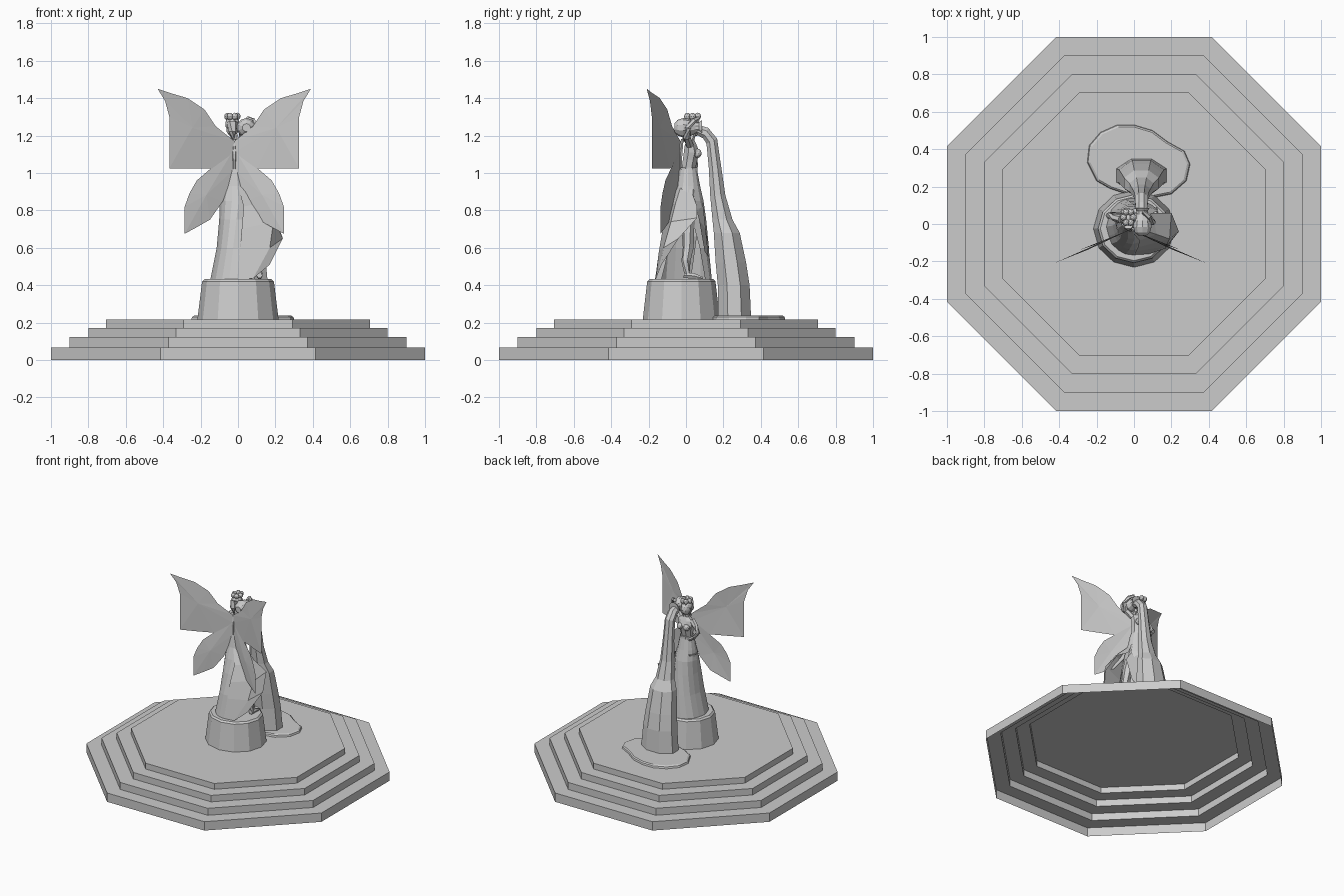
import bpy, bmesh, math
from mathutils import Vector

cube = bpy.data.objects.get("Cube")
if cube:
    bpy.data.objects.remove(cube, do_unlink=True)

stone = bpy.data.materials.new("pale_stone")
stone.use_nodes = True
stone.diffuse_color = (0.6, 0.6, 0.6, 1)
stone.node_tree.nodes["Principled BSDF"].inputs["Base Color"].default_value = stone.diffuse_color


def make_object(name, vertices, faces, fix_normals=True):
    """Create a flat shaded stone mesh object."""
    mesh = bpy.data.meshes.new(name)
    mesh.from_pydata(vertices, [], faces)
    if fix_normals:
        bm = bmesh.new()
        bm.from_mesh(mesh)
        bmesh.ops.recalc_face_normals(bm, faces=bm.faces)
        bm.to_mesh(mesh)
        bm.free()
    mesh.materials.append(stone)
    obj = bpy.data.objects.new(name, mesh)
    bpy.context.collection.objects.link(obj)
    return obj


def bridge(name, loops, closed=True, cap_start=True, cap_end=True):
    """Join equal point loops with quads."""
    count = len(loops[0])
    vertices = [point for loop in loops for point in loop]
    faces = []
    for row in range(len(loops) - 1):
        for i in range(count if closed else count - 1):
            j = (i + 1) % count
            a, b = row * count, (row + 1) * count
            faces.append((a + i, a + j, b + j, b + i))
    if closed and cap_start:
        faces.append(tuple(range(count)))
    if closed and cap_end:
        faces.append(tuple(range(len(vertices) - count, len(vertices))))
    return make_object(name, vertices, faces)


def ring(x, y, z, rx, ry, sides=8, tilt=0, turn=0.5):
    """Elliptical loop, leaned about the x axis by tilt degrees."""
    lean = math.radians(tilt)
    loop = []
    for i in range(sides):
        a = math.tau * (i + turn) / sides
        depth = ry * math.sin(a)
        loop.append((x + rx * math.cos(a), y + depth * math.cos(lean), z + depth * math.sin(lean)))
    return loop


def limb(name, points, radii, sides=6):
    """Tapered tube through a few joints."""
    points = [Vector(p) for p in points]
    loops = []
    for i, p in enumerate(points):
        along = points[min(i + 1, len(points) - 1)] - points[max(i - 1, 0)]
        turn = along.to_track_quat("Z", "Y")
        loops.append([p + turn @ Vector((radii[i] * math.cos(math.tau * k / sides),
                                         radii[i] * math.sin(math.tau * k / sides), 0))
                      for k in range(sides)])
    return bridge(name, loops)


def ball(name, centre, size):
    """Faceted rounded lump."""
    bm = bmesh.new()
    bmesh.ops.create_icosphere(bm, subdivisions=2, radius=1)
    for v in bm.verts:
        v.co = Vector(centre) + Vector(v.co[k] * size[k] for k in range(3))
    mesh = bpy.data.meshes.new(name)
    bm.to_mesh(mesh)
    bm.free()
    mesh.materials.append(stone)
    bpy.context.collection.objects.link(bpy.data.objects.new(name, mesh))


# Octagonal steps, an open shell underneath
levels = [0, 0.068, 0.122, 0.172, 0.217]
step_loops = []
for i, apothem in enumerate([1, 0.9, 0.8, 0.705]):
    r = apothem / math.cos(math.pi / 8)
    for z in levels[i:i + 2]:
        step_loops.append(ring(0, 0, z, r, r))
bridge("steps", step_loops, cap_start=False)

# Pedestal
bridge("pedestal", [ring(0, -0.025, z, r, r * 0.95, sides=12, turn=0)
                    for z, r in [(0.217, 0.217), (0.42, 0.192), (0.432, 0.18)]], cap_start=False)

# Puddle
shore = [(-0.13, 0.19), (-0.2, 0.23), (-0.25, 0.33), (-0.24, 0.42), (-0.18, 0.49), (-0.09, 0.53),
         (0, 0.53), (0.1, 0.5), (0.18, 0.44), (0.27, 0.39), (0.3, 0.32), (0.28, 0.23),
         (0.2, 0.16), (0.05, 0.13)]
middle = Vector((0.03, 0.33))
puddle_loops = []
for z, scale in [(0.217, 1), (0.23, 0.985), (0.237, 0.94)]:
    flat = [middle + (Vector(p) - middle) * scale for p in shore]
    puddle_loops.append([(p.x, p.y, z) for p in flat])
bridge("puddle", puddle_loops, cap_start=False)

# Falling water: y, z, half width, half depth, tilt
stream = [(0.06, 1.23, 0.03, 0.03, 90), (0.105, 1.213, 0.036, 0.034, 65),
          (0.138, 1.17, 0.038, 0.034, 25), (0.155, 1.03, 0.042, 0.036, 5),
          (0.17, 0.88, 0.052, 0.044, 0), (0.195, 0.75, 0.07, 0.058, 0),
          (0.218, 0.68, 0.1, 0.075, 0), (0.24, 0.52, 0.118, 0.088, 0),
          (0.255, 0.4, 0.13, 0.092, 0), (0.26, 0.23, 0.145, 0.095, 0)]
bridge("falling_water", [ring(0.04, y, z, w, d, tilt=t) for y, z, w, d, t in stream])

# Jug lying on its side
jug = [(-0.062, 0.022), (-0.045, 0.042), (-0.015, 0.052), (0.02, 0.046), (0.05, 0.032),
       (0.07, 0.03), (0.085, 0.04)]
bridge("jug", [ring(0.045, y, 1.242, r, r, sides=10, tilt=90) for y, r in jug])

# Torso and bust: y, z, half width, half depth
torso = [(0.015, 0.99, 0.046, 0.046), (0.015, 1.03, 0.044, 0.04), (0.022, 1.07, 0.05, 0.042),
         (0.03, 1.11, 0.06, 0.045), (0.025, 1.15, 0.062, 0.034), (0.025, 1.175, 0.03, 0.022),
         (0.035, 1.21, 0.018, 0.018)]
bridge("torso", [ring(-0.02, y, z, w, d) for y, z, w, d in torso])
bridge("belt", [ring(-0.02, 0.015, z, 0.05, 0.049) for z in (1.01, 1.03)])
for side in (-1, 1):
    ball("bust", (-0.02 + side * 0.026, 0.06, 1.105), (0.025, 0.024, 0.026))

# Head and hair
ball("head", (-0.03, 0.045, 1.24), (0.034, 0.04, 0.046))
ball("hair", (-0.03, 0.03, 1.262), (0.04, 0.042, 0.036))
for i in range(6):
    a = math.tau * i / 6
    ball("hair_curl", (-0.03 + 0.026 * math.cos(a), 0.035 + 0.032 * math.sin(a), 1.302),
         (0.018, 0.018, 0.02))
limb("hair_tail", [(-0.03, 0.0, 1.27), (-0.03, -0.015, 1.22), (-0.025, -0.01, 1.17)],
     [0.03, 0.022, 0.008])

# Arms: one on the hip, one steadying the jug
limb("right_arm", [(-0.07, 0.025, 1.155), (-0.105, 0.035, 1.12), (-0.135, 0.045, 1.08),
                   (-0.105, 0.05, 1.04), (-0.06, 0.045, 1.01)], [0.022, 0.02, 0.017, 0.015, 0.012])
limb("left_arm", [(0.03, 0.02, 1.15), (0.075, 0.005, 1.19), (0.1, 0.01, 1.24),
                  (0.08, 0.04, 1.28), (0.05, 0.065, 1.292)], [0.022, 0.02, 0.017, 0.014, 0.012])

# Legs and feet
limb("left_leg", [(0.01, 0.02, 0.9), (0.07, 0.01, 0.7), (0.085, 0.012, 0.6), (0.105, 0.0, 0.53),
                  (0.115, 0.005, 0.455)], [0.05, 0.034, 0.03, 0.025, 0.015])
limb("right_leg", [(-0.05, 0.02, 0.9), (-0.05, 0.03, 0.66), (-0.05, 0.015, 0.45)],
     [0.05, 0.032, 0.016])
for x in (0.115, -0.05):
    limb("foot", [(x, -0.012, 0.452), (x, 0.04, 0.45), (x, 0.09, 0.437)], [0.016, 0.017, 0.008])

# Dress, open at the left side: x, y, z, half width, half depth, opening in degrees
dress = [(-0.018, 0.012, 1.02, 0.05, 0.048, 0), (-0.018, 0.012, 0.93, 0.068, 0.065, 0),
         (-0.015, 0.008, 0.85, 0.08, 0.088, 0), (-0.012, 0, 0.75, 0.085, 0.108, 18),
         (-0.01, -0.008, 0.6, 0.1, 0.132, 38), (-0.01, -0.014, 0.432, 0.132, 0.152, 50)]
dress_rows = []
for x, y, z, w, d, gap in dress:
    row = []
    for i in range(15):
        a = math.radians(gap + (360 - 2 * gap) * i / 14)
        pleat = 1 + (0.04 * (i % 2) if z < 0.9 else 0)
        row.append((x + w * pleat * math.cos(a), y + d * math.sin(a), z))
    dress_rows.append(row)
bridge("dress", dress_rows, closed=False)

# Wind blown skirt flap, swept from the back round to the slit
flap = [[(0, -0.055, 0.93), (0.04, -0.03, 0.92), (0.055, 0.03, 0.9)],
        [(0.03, -0.088, 0.82), (0.12, -0.055, 0.84), (0.1, 0.06, 0.82)],
        [(0.02, -0.125, 0.7), (0.19, -0.08, 0.74), (0.2, 0.06, 0.76)],
        [(0.01, -0.145, 0.58), (0.17, -0.12, 0.6), (0.24, -0.04, 0.65)],
        [(0.0, -0.165, 0.432), (0.08, -0.16, 0.435), (0.17, -0.13, 0.51)]]
bridge("skirt_flap", flap, closed=False)
bridge("skirt_front_fold", [[(0.05, 0.04, 0.86), (0.02, 0.09, 0.84)],
                            [(0.13, 0.07, 0.75), (0.05, 0.105, 0.7)],
                            [(0.1, 0.1, 0.58), (0.06, 0.12, 0.55)]], closed=False)

# Wings: outlines of x from the spine and z, swept back along their span
upper_wing = [(0, 1.17), (0.1, 1.25), (0.16, 1.34), (0.25, 1.4), (0.335, 1.425), (0.41, 1.45),
              (0.37, 1.385), (0.347, 1.3), (0.347, 1.025), (0.25, 1.023), (0.12, 1.023), (0, 1.11)]
lower_wing = [(0, 1.13), (0.13, 1.02), (0.2, 0.96), (0.24, 0.89), (0.265, 0.82),
              (0.265, 0.675), (0.2, 0.71), (0.13, 0.75), (0.06, 0.85), (0, 1.02)]


def wing(name, outline, side, slope):
    points = [(-0.02 + side * x, -0.03 - slope * x, z) for x, z in outline]
    last = len(points)
    cx, cz = sum(p[0] for p in points) / last, sum(p[2] for p in points) / last
    points.append((cx, -0.038 - slope * abs(cx + 0.02), cz))
    make_object(name, points, [(last, i, (i + 1) % last) for i in range(last)])


for label, side in (("left", 1), ("right", -1)):
    wing(label + "_upper_wing", upper_wing, side, 0.44)
    wing(label + "_lower_wing", lower_wing, side, 0.4)
limb("wing_root", [(-0.02, -0.03, 1.02), (-0.02, -0.03, 1.1), (-0.02, -0.02, 1.18)],
     [0.008, 0.012, 0.008])
